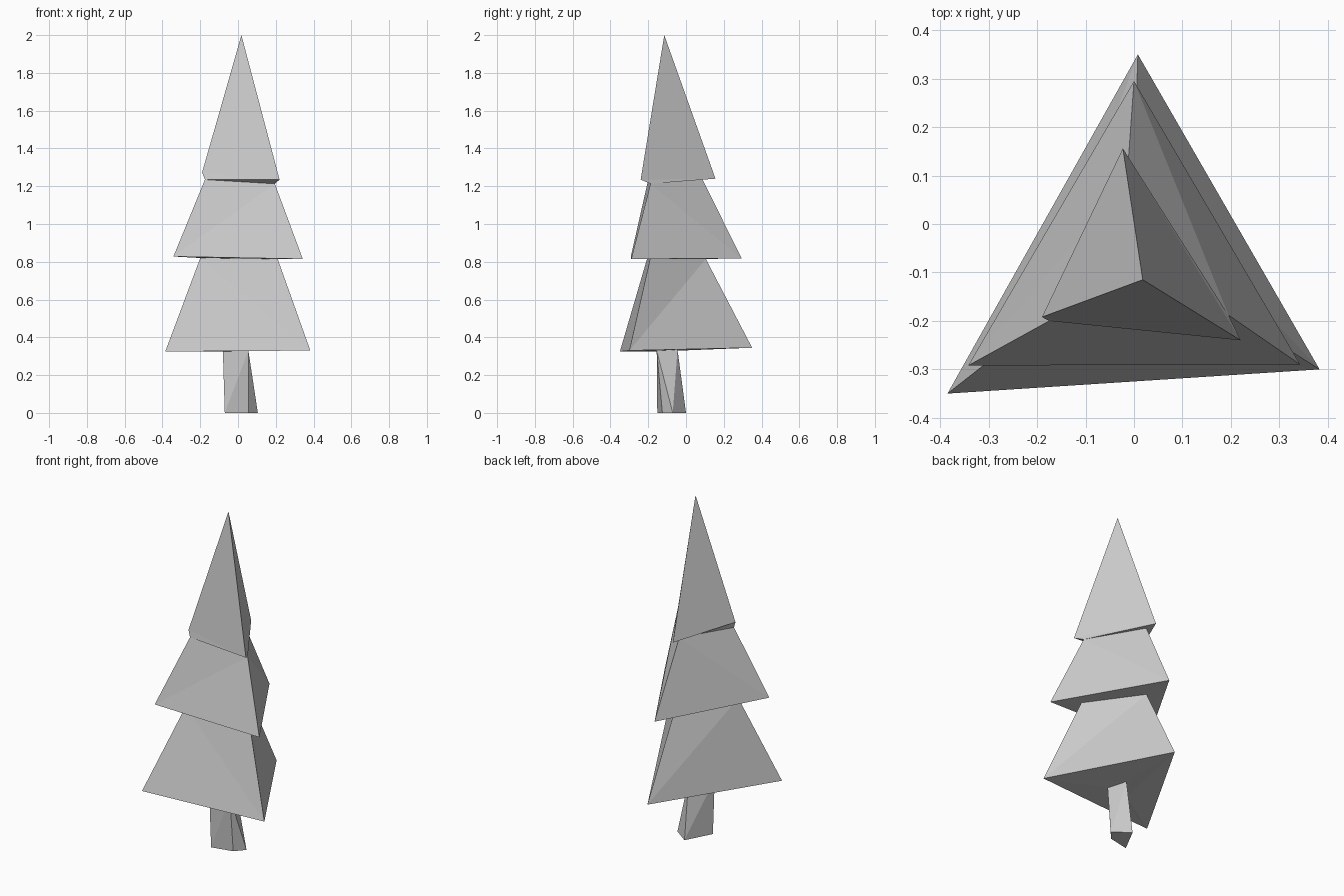
import bpy, bmesh

if "Cube" in bpy.data.objects:
    bpy.data.objects.remove(bpy.data.objects["Cube"])


def finish(bm, name):
    bmesh.ops.recalc_face_normals(bm, faces=bm.faces)
    mesh = bpy.data.meshes.new(name)
    bm.to_mesh(mesh)
    bm.free()
    obj = bpy.data.objects.new(name, mesh)
    bpy.context.collection.objects.link(obj)
    return obj


# Triangle where the trunk meets the foliage: left, right, back
trunk_top = [(-0.08, -0.155, 0.325), (0.055, -0.155, 0.329), (0.015, -0.045, 0.335)]

# Trunk: flared four-cornered foot narrowing to a triangle, open at the top
foot = [(-0.07, -0.152, 0), (0.056, -0.125, 0), (0.105, -0.07, 0), (0.01, 0, 0)]
bm = bmesh.new()
for p in foot + trunk_top:
    bm.verts.new(p)
bmesh.ops.convex_hull(bm, input=bm.verts[:])
top = [f for f in bm.faces if all(v.co.z > 0.2 for v in f.verts)]
bmesh.ops.delete(bm, geom=top, context='FACES_ONLY')
finish(bm, "trunk")

# Foliage: three hand-cut triangular tiers lofted as one skin, ending in a point
rings = [
    trunk_top,
    [(-0.385, -0.35, 0.325), (0.383, -0.30, 0.33), (0.008, 0.35, 0.345)],
    [(-0.20, -0.205, 0.82), (0.21, -0.19, 0.815), (0.0, 0.105, 0.815)],
    [(-0.342, -0.292, 0.828), (0.343, -0.29, 0.815), (0.0, 0.295, 0.818)],
    [(-0.175, -0.20, 1.235), (0.195, -0.188, 1.213), (-0.015, 0.085, 1.24)],
    [(-0.19, -0.192, 1.273), (0.22, -0.24, 1.235), (-0.023, 0.156, 1.24)],
]
bm = bmesh.new()
loops = [[bm.verts.new(p) for p in ring] for ring in rings]
for lower, upper in zip(loops, loops[1:]):
    for i in range(3):
        j = (i + 1) % 3
        bm.faces.new((lower[i], lower[j], upper[j], upper[i]))
tip = bm.verts.new((0.018, -0.115, 2.0))
for i in range(3):
    bm.faces.new((loops[-1][i], loops[-1][(i + 1) % 3], tip))
bmesh.ops.triangulate(bm, faces=bm.faces[:])
finish(bm, "foliage")
